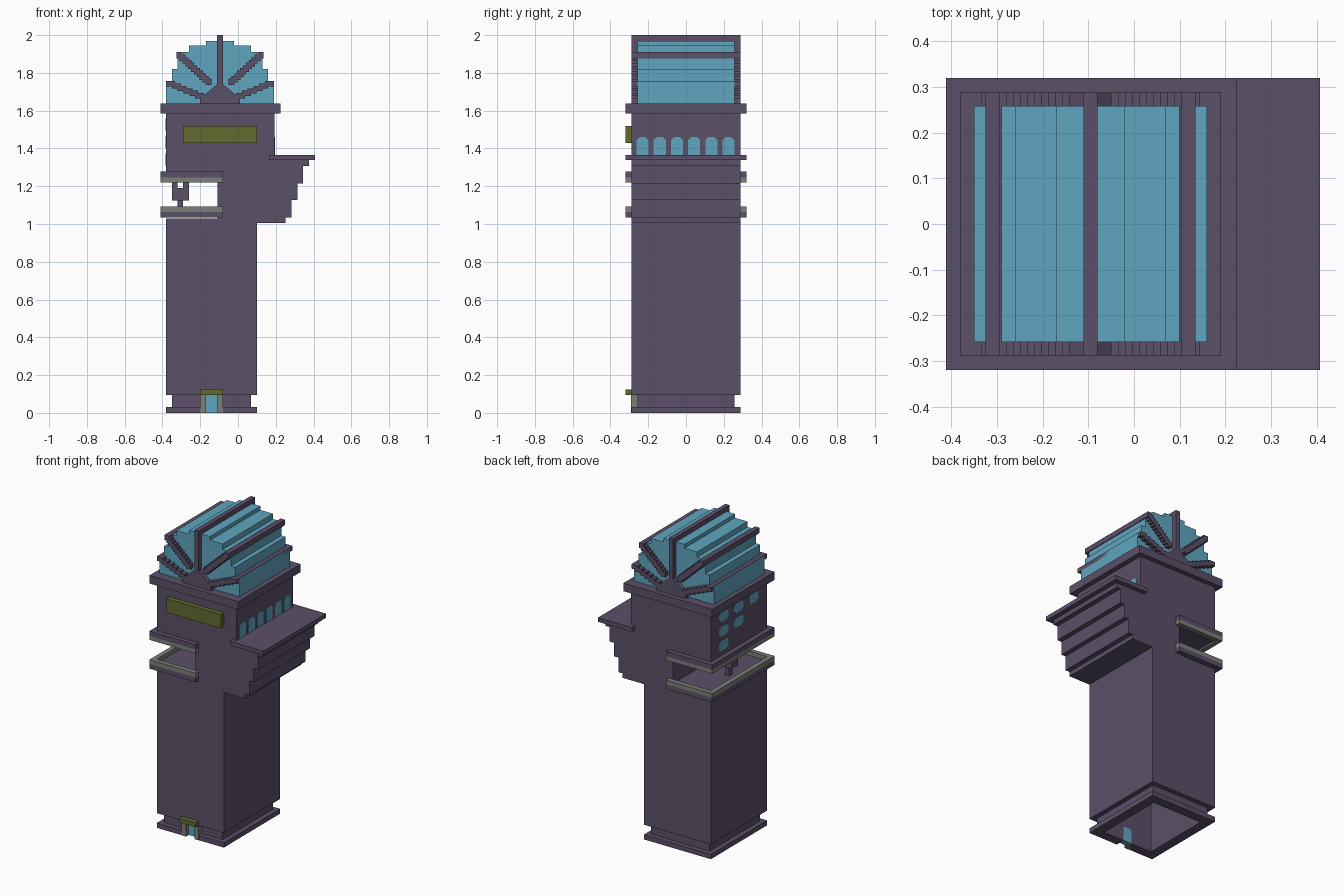
import bpy
import bmesh

if "Cube" in bpy.data.objects:
    bpy.data.objects.remove(bpy.data.objects["Cube"], do_unlink=True)


def material(name, rgb):
    m = bpy.data.materials.new(name)
    m.use_nodes = True
    m.diffuse_color = (*rgb, 1)
    bsdf = next(n for n in m.node_tree.nodes if n.type == 'BSDF_PRINCIPLED')
    bsdf.inputs["Base Color"].default_value = (*rgb, 1)
    return m


PURPLE = material("dusky purple", (0.105, 0.08, 0.14))
BLUE = material("glass blue", (0.115, 0.38, 0.52))
OLIVE = material("olive green", (0.12, 0.145, 0.03))
GREY = material("stone grey", (0.21, 0.21, 0.19))


def finish(name, bm, mat):
    bmesh.ops.recalc_face_normals(bm, faces=bm.faces)
    mesh = bpy.data.meshes.new(name)
    bm.to_mesh(mesh)
    bm.free()
    mesh.materials.append(mat)
    ob = bpy.data.objects.new(name, mesh)
    bpy.context.collection.objects.link(ob)
    return ob


def add_box(bm, xs, ys, zs):
    verts = bmesh.ops.create_cube(bm, size=1)["verts"]
    for v in verts:
        for i, (a, b) in enumerate((xs, ys, zs)):
            v.co[i] = a if v.co[i] < 0 else b


def boxes(name, mat, *parts):
    bm = bmesh.new()
    for p in parts:
        add_box(bm, *p)
    return finish(name, bm, mat)


def prism(name, mat, points, axis, lo, hi):
    """Extrude a 2D outline along x (points are y, z) or y (points are x, z)."""
    bm = bmesh.new()
    place = (lambda p, t: (t, *p)) if axis == 'x' else (lambda p, t: (p[0], t, p[1]))
    face = bm.faces.new([bm.verts.new(place(p, lo)) for p in points])
    ext = bmesh.ops.extrude_face_region(bm, geom=[face])["geom"]
    shift = (hi - lo, 0, 0) if axis == 'x' else (0, hi - lo, 0)
    bmesh.ops.translate(bm, vec=shift, verts=[v for v in ext if isinstance(v, bmesh.types.BMVert)])
    return finish(name, bm, mat)


V = 0.031                 # one small block
L, R = -0.38, 0.10        # sides of the shaft
Y = 0.288                 # half depth of the tower
YL = Y + V                # half depth of ledges
DOOR_L, DOOR_R = -0.17, -0.11


def tube(inset, z0, z1, doorway=False):
    """Four walls around the hollow shaft, optionally open at the door."""
    x0, x1, y = L + inset, R - inset, Y - inset
    i0, i1, iy = L + 2 * V, R - 2 * V, Y - 2 * V
    z = (z0, z1)
    walls = [((x0, i0), (-y, y), z), ((i1, x1), (-y, y), z), ((i0, i1), (iy, y), z)]
    if doorway:
        walls += [((i0, DOOR_L), (-y, -iy), z), ((DOOR_R, i1), (-y, -iy), z)]
    else:
        walls.append(((i0, i1), (-y, -iy), z))
    return walls


# Hollow shaft with plinth and recessed band
boxes("plinth", PURPLE, *tube(0, 0, V, True))
boxes("recessed_band", PURPLE, *tube(V, V, 0.095, True))
boxes("shaft", PURPLE, *tube(0, 0.095, 1.03))

# Entrance
boxes("door", BLUE, ((DOOR_L, DOOR_R), (-0.262, -0.225), (0, 0.095)))
boxes("door_frame", GREY,
      *[((x, x + V), (-Y - 0.002, -0.257), (0, 0.095)) for x in (DOOR_L - V, DOOR_R)])
boxes("door_lintel", OLIVE, ((-0.2, -0.08), (-YL, -0.257), (0.095, 0.123)))

# Open lookout: floor, ceiling and stone rims
LX = (L - V, -0.08)
boxes("lookout_slabs", PURPLE,
      (LX, (-YL, YL), (1.034, 1.064)), (LX, (-YL, YL), (1.246, 1.277)))
for name, z in (("lower_rim", (1.064, 1.092)), ("upper_rim", (1.22, 1.246))):
    boxes(name, GREY, ((L - V, L), (-YL, YL), z),
          (LX, (-YL, -Y), z), (LX, (Y, YL), z))
boxes("lookout_telescope", PURPLE,
      ((-0.32, -0.29), (-0.016, 0.016), (1.06, 1.13)),
      ((-0.35, -0.26), (-0.03, 0.03), (1.125, 1.19)),
      ((-0.35, -0.32), (-0.03, 0.03), (1.19, 1.225)),
      ((-0.29, -0.26), (-0.03, 0.03), (1.19, 1.225)))

# Upper tower
boxes("tower_core", PURPLE, ((-0.108, R), (-Y, Y), (1.03, 1.23)))
boxes("upper_room", PURPLE, ((L, 0.192), (-Y, Y), (1.23, 1.59)))

# Stepped corbel and terrace on the left side
tops = (1.034, 1.128, 1.215, 1.308, 1.34)
steps, z = [], 1.005
for i, top in enumerate(tops):
    steps.append(((0.06, 0.252 + i * V), (-Y, Y), (z, top)))
    z = top
boxes("corbel", PURPLE, *steps)
boxes("terrace", PURPLE, ((0.165, 0.407), (-YL, YL), (1.338, 1.365)))

# Sign board
boxes("sign_board", OLIVE, ((-0.29, 0.1), (-YL, -Y + 0.005), (1.43, 1.52)))


def window(name, y, z, w, h, c, x, low_c):
    pts = [(y - w + low_c, z - h), (y + w - low_c, z - h), (y + w, z - h + low_c),
           (y + w, z + h - c), (y + w - c, z + h), (y - w + c, z + h),
           (y - w, z + h - c), (y - w, z - h + low_c)]
    prism(name, BLUE, pts, 'x', x - 0.003, x + 0.003)


# Arched windows above the terrace, rounded windows on the opposite wall
for i in range(6):
    window("terrace_window", -0.23 + i * 0.091, 1.413, 0.032, 0.047, 0.016, 0.192, 0.001)
for col, y in enumerate((0.16, 0.007, -0.147)):
    for row in range(3 - col):
        window("side_window", y, 1.527 - row * 0.093, 0.047, 0.032, 0.016, L, 0.016)

# Roof slab
boxes("roof_slab", PURPLE, ((L - V, 0.225), (-YL, YL), (1.585, 1.637)))

# Stepped glass vault
C = -0.095
tiers = ((1.755, 0.285), (1.82, 0.255), (1.88, 0.225), (1.91, 0.195), (1.945, 0.165), (1.97, 0.075))
glass, z = [], 1.637
for top, half in tiers:
    glass.append(((C - half, C + half), (-0.258, 0.258), (z, top)))
    z = top
boxes("glass_vault", BLUE, *glass)

# Purple ribs fanning out from a triangular hub
boxes("ridge_rib", PURPLE, ((C - 0.015, C + 0.015), (-Y, Y), (1.637, 2.0)))
prism("fan_hub", PURPLE, [(C - 0.105, 1.637), (C + 0.105, 1.637), (C + 0.105, 1.665),
                          (C + 0.015, 1.74), (C - 0.015, 1.74), (C - 0.105, 1.665)], 'y', -Y, Y)
for side, s in (("right", -1), ("left", 1)):
    def rib(name, count, x0, dx, z0, dz, w, h):
        parts = []
        for i in range(count):
            x, zz = x0 + i * dx, z0 + i * dz
            xs = sorted((C + s * x, C + s * (x + w)))
            parts.append((xs, (-Y, Y), (zz, zz + h)))
        boxes(side + name, PURPLE, *parts)
    rib("_steep_rib", 11, 0.045, 0.0153, 1.735, 0.0142, 0.032, 0.034)
    rib("_shallow_rib", 6, 0.085, 0.0305, 1.665, 0.0128, 0.0475, 0.028)
